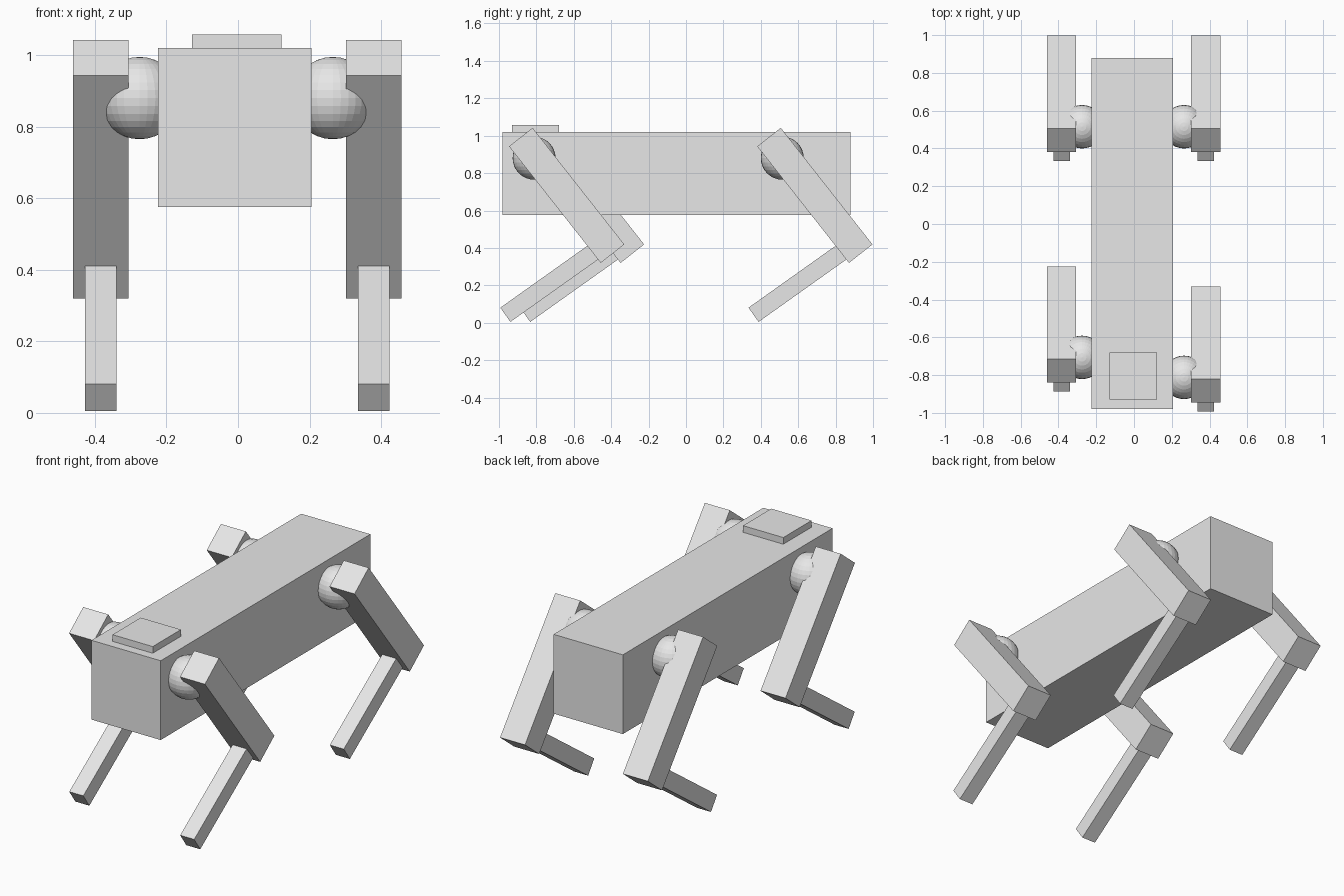
import bpy
from math import radians

default = bpy.data.objects.get("Cube")
if default:
    bpy.data.objects.remove(default, do_unlink=True)

# Single grey finish
grey = bpy.data.materials.new("light grey")
grey.use_nodes = True
COLOUR = (0.8, 0.8, 0.8, 1)
grey.diffuse_color = COLOUR
grey.node_tree.nodes["Principled BSDF"].inputs["Base Color"].default_value = COLOUR


def finish(name):
    obj = bpy.context.object
    obj.name = name
    obj.data.materials.clear()
    obj.data.materials.append(grey)
    return obj


def box(name, centre, size, tilt=0):
    """Box of the given size, tilted about the x axis."""
    bpy.ops.mesh.primitive_cube_add(size=1, location=centre,
                                    rotation=(radians(tilt), 0, 0))
    obj = finish(name)
    obj.scale = size
    return obj


def leg(name, side, hip_y):
    """Hip ball, thigh and shin, placed from the hip centre."""
    x = 0.3815 * side - 0.002
    bpy.ops.mesh.primitive_uv_sphere_add(segments=32, ring_count=16, radius=0.115,
                                         location=(0.27 * side - 0.005, hip_y, 0.88))
    finish(name + "_hip_ball")
    box(name + "_thigh", (x, hip_y + 0.174, 0.681), (0.155, 0.16, 0.793), 38.2)
    box(name + "_shin", (x, hip_y + 0.107, 0.228), (0.087, 0.64, 0.093), 35.4)


# Torso and the plate on top of its front end
box("body", (-0.009, -0.05, 0.798), (0.43, 1.86, 0.445))
box("head_plate", (-0.004, -0.804, 1.037), (0.25, 0.25, 0.042))

# Legs: the front pair is staggered mid-stride
leg("front_left", 1, -0.812)
leg("front_right", -1, -0.706)
leg("back_left", 1, 0.515)
leg("back_right", -1, 0.515)
